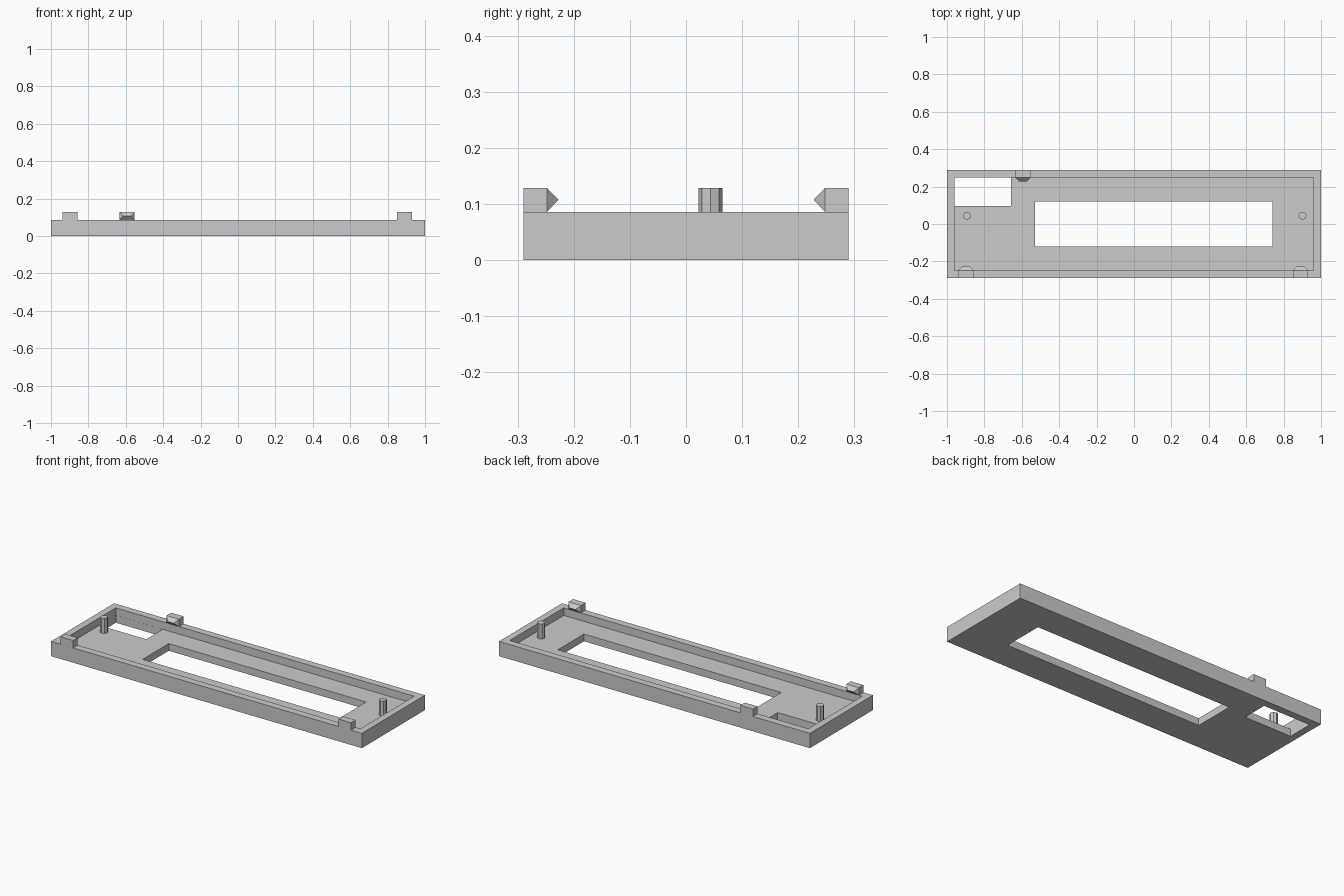
import bpy
import bmesh
import math

if "Cube" in bpy.data.objects:
    bpy.data.objects.remove(bpy.data.objects["Cube"], do_unlink=True)

HALF_X, HALF_Y = 1.0, 0.29
WALL = 0.042
FLOOR, RIM, TOP = 0.042, 0.086, 0.129
IN_X, IN_Y = 0.96, HALF_Y - WALL

grey = bpy.data.materials.new("light grey plastic")
grey.use_nodes = True
colour = (0.6, 0.6, 0.6, 1)
grey.diffuse_color = colour
grey.node_tree.nodes["Principled BSDF"].inputs["Base Color"].default_value = colour


def finish(name, bm):
    bmesh.ops.recalc_face_normals(bm, faces=bm.faces)
    mesh = bpy.data.meshes.new(name)
    bm.to_mesh(mesh)
    bm.free()
    mesh.materials.append(grey)
    obj = bpy.data.objects.new(name, mesh)
    bpy.context.collection.objects.link(obj)
    return obj


def box(name, x, y, z):
    """Box spanning the given (low, high) ranges."""
    bm = bmesh.new()
    bmesh.ops.create_cube(bm, size=1)
    for v in bm.verts:
        v.co = [r[0] if c < 0 else r[1] for c, r in zip(v.co, (x, y, z))]
    return finish(name, bm)


def cut(target, cutter):
    mod = target.modifiers.new("cut", "BOOLEAN")
    mod.operation = "DIFFERENCE"
    mod.solver = "EXACT"
    mod.object = cutter
    bpy.context.view_layer.objects.active = target
    bpy.ops.object.modifier_apply(modifier=mod.name)
    bpy.data.objects.remove(cutter, do_unlink=True)


# Tray with recess, display window and corner opening
tray = box("tray", (-HALF_X, HALF_X), (-HALF_Y, HALF_Y), (0, RIM))
cut(tray, box("recess", (-IN_X, IN_X), (-IN_Y, IN_Y), (FLOOR, 0.2)))
cut(tray, box("window", (-0.53, 0.74), (-0.119, 0.121), (-0.1, 0.2)))
E = 0.0005
cut(tray, box("corner_opening", (-IN_X + E, -0.658), (0.097, IN_Y - E), (-0.1, FLOOR + 0.02)))


def clip(name, x, side):
    """Rim block with a hipped snap ridge pointing inwards."""
    w, inset, ridge = 0.04, 0.02, 0.0205
    mid = (RIM + TOP) / 2
    bm = bmesh.new()
    corners = [(-w, RIM), (w, RIM), (w, TOP), (-w, TOP)]
    outer = [bm.verts.new((x + a, side * HALF_Y, z)) for a, z in corners]
    inner = [bm.verts.new((x + a, side * IN_Y, z)) for a, z in corners]
    left, right = [bm.verts.new((x + a, side * (IN_Y - ridge), mid))
                   for a in (inset - w, w - inset)]
    bm.faces.new(outer)
    for i in range(4):
        j = (i + 1) % 4
        bm.faces.new((outer[i], outer[j], inner[j], inner[i]))
    a, b, c, d = inner
    for face in ((a, b, right, left), (b, c, right), (c, d, left, right), (d, a, left)):
        bm.faces.new(face)
    return finish(name, bm)


clip("front_right_clip", -0.898, -1)
clip("front_left_clip", 0.89, -1)
clip("back_clip", -0.593, 1)


# Octagonal locating pegs
def peg(name, x):
    bm = bmesh.new()
    bmesh.ops.create_cone(bm, cap_ends=True, segments=8, radius1=0.0214,
                          radius2=0.0214, depth=TOP - FLOOR)
    bmesh.ops.translate(bm, verts=bm.verts, vec=(x, 0.044, (TOP + FLOOR) / 2))
    return finish(name, bm)


peg("right_peg", -0.893)
peg("left_peg", 0.901)
